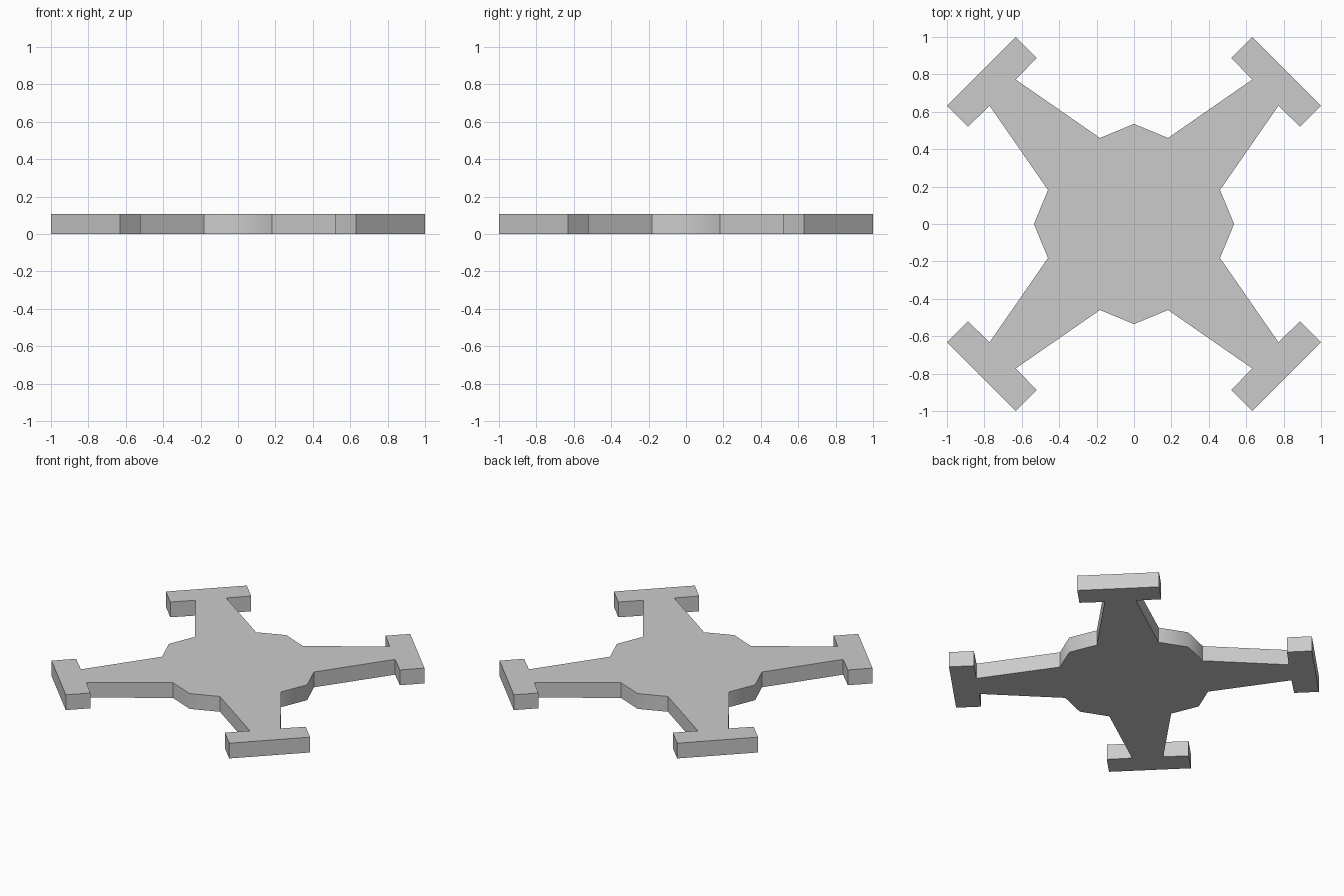
import bpy, bmesh, math
from mathutils import Matrix, Vector

if "Cube" in bpy.data.objects:
    bpy.data.objects.remove(bpy.data.objects["Cube"])

HEIGHT = 0.107

# One quarter of the outline: hub tip, hub notch, tapered arm, T-shaped foot
QUARTER = [(0.535, 0), (0.46, 0.182), (0.772, 0.632), (0.888, 0.52),
           (1, 0.632), (0.632, 1), (0.52, 0.888), (0.632, 0.772), (0.182, 0.46)]


def cross_outline():
    points = []
    for i in range(4):
        turn = Matrix.Rotation(i * math.pi / 2, 3, 'Z')
        points += [turn @ Vector((x, y, 0)) for x, y in QUARTER]
    return points


# Four-armed plate, extruded upward from the ground
bm = bmesh.new()
base = bm.faces.new([bm.verts.new(p) for p in cross_outline()])
top = bmesh.ops.extrude_face_region(bm, geom=[base], use_keep_orig=True)
bmesh.ops.translate(bm, vec=(0, 0, HEIGHT),
                    verts=[v for v in top["geom"] if isinstance(v, bmesh.types.BMVert)])
bmesh.ops.recalc_face_normals(bm, faces=bm.faces)

mesh = bpy.data.meshes.new("cross_base")
bm.to_mesh(mesh)
bm.free()
plate = bpy.data.objects.new("cross_base", mesh)
bpy.context.collection.objects.link(plate)

# Only the blunt hub tips are shaded smooth; all other corners stay sharp
bpy.context.view_layer.objects.active = plate
plate.select_set(True)
bpy.ops.object.shade_smooth_by_angle(angle=math.radians(50))
